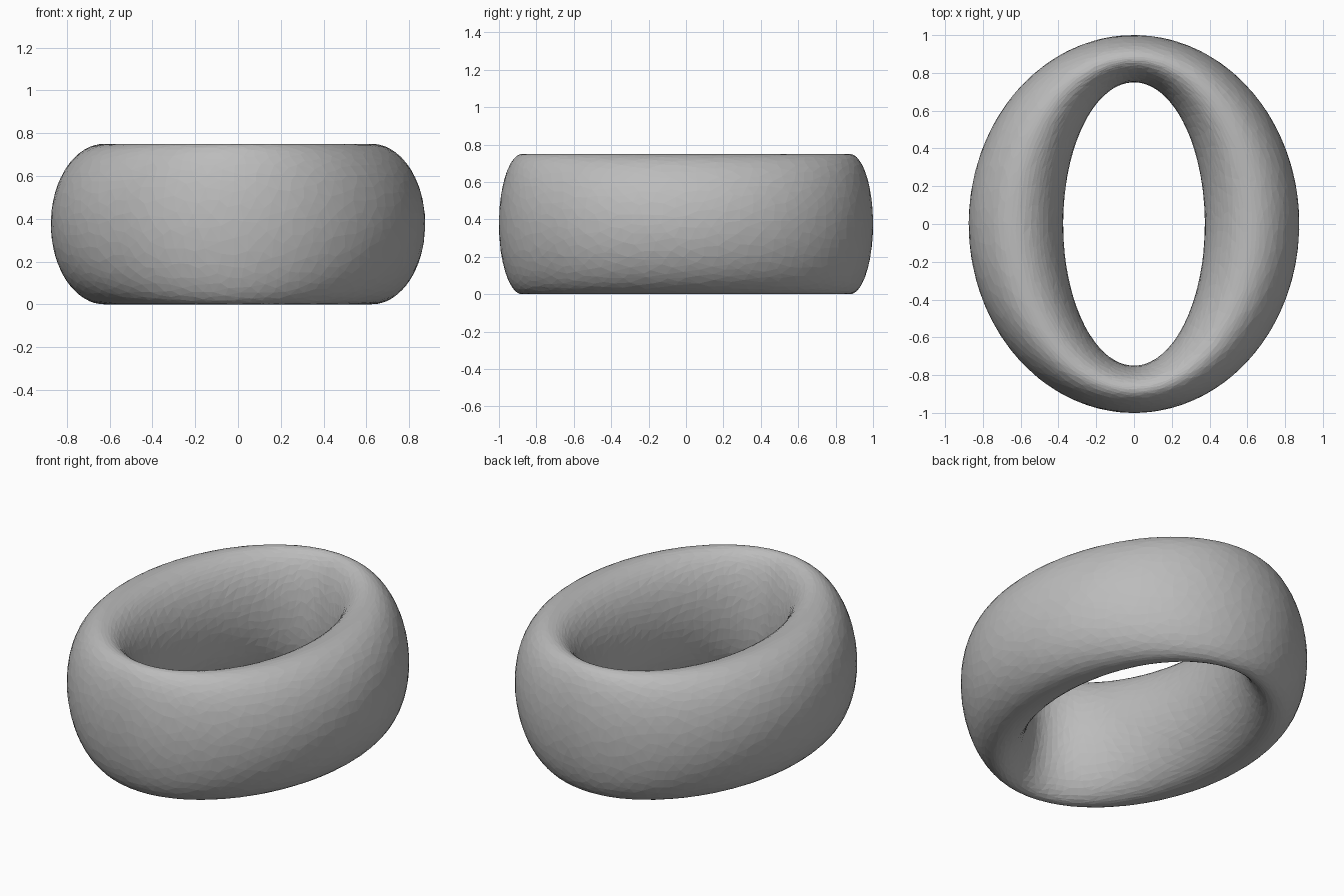
import bpy, bmesh, math, random

if "Cube" in bpy.data.objects:
    bpy.data.objects.remove(bpy.data.objects["Cube"])

random.seed(4)
TAU = 2 * math.pi
AROUND, SECTION = 160, 72

grey = bpy.data.materials.new("plain grey")
grey.diffuse_color = (0.5, 0.5, 0.5, 1)
grey.use_nodes = True
grey.node_tree.nodes["Principled BSDF"].inputs["Base Color"].default_value = grey.diffuse_color

# Oval ring: elliptical section that is thick at the sides, thin at front and back
bm = bmesh.new()


def ring_point(u, v):
    c = math.cos(v)
    return ((0.625 + 0.25 * c) * math.cos(u),
            (0.875 + 0.125 * c) * math.sin(u),
            0.375 + 0.375 * math.sin(v))


def jitter(step):
    return random.uniform(-0.3, 0.3) * step


du, dv = TAU / AROUND, TAU / SECTION
grid = [[bm.verts.new(ring_point(i * du + jitter(du), j * dv + jitter(dv)))
         for j in range(SECTION)] for i in range(AROUND)]
for i in range(AROUND):
    for j in range(SECTION):
        i2, j2 = (i + 1) % AROUND, (j + 1) % SECTION
        bm.faces.new((grid[i][j], grid[i2][j], grid[i2][j2], grid[i][j2]))
bmesh.ops.recalc_face_normals(bm, faces=bm.faces)
bmesh.ops.triangulate(bm, faces=bm.faces)

mesh = bpy.data.meshes.new("oval_ring")
bm.to_mesh(mesh)
bm.free()
mesh.materials.append(grey)
ring = bpy.data.objects.new("oval_ring", mesh)
bpy.context.collection.objects.link(ring)

# Irregular flat facets, larger on the gently curved walls
facets = ring.modifiers.new("facets", 'DECIMATE')
facets.ratio = 0.3
